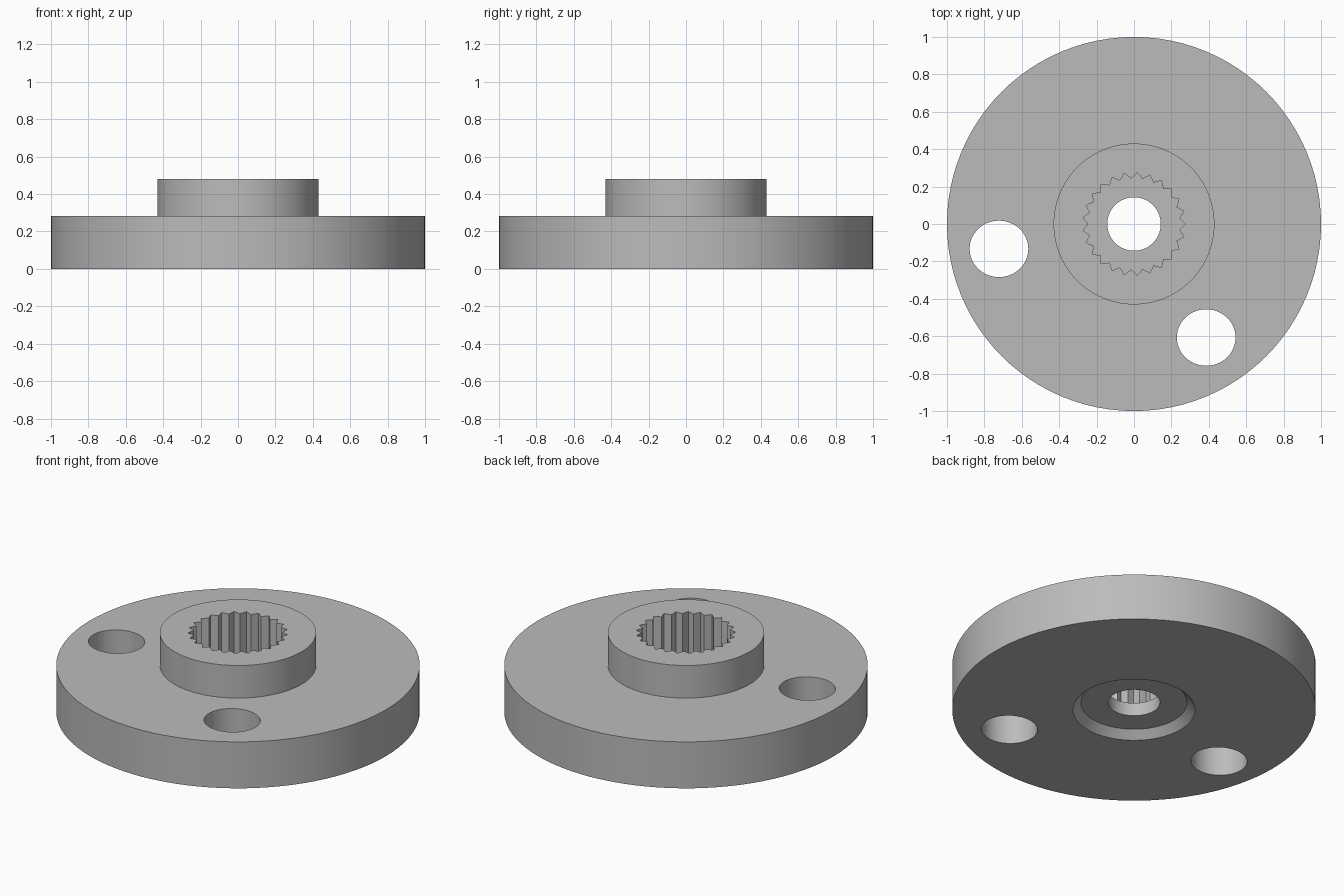
import bpy, bmesh
from math import sin, cos, tau

old = bpy.data.objects.get("Cube")
if old:
    bpy.data.objects.remove(old, do_unlink=True)

grey = bpy.data.materials.new("plain grey")
grey.use_nodes = True
colour = (0.5, 0.5, 0.5, 1)
grey.diffuse_color = colour
grey.node_tree.nodes["Principled BSDF"].inputs["Base Color"].default_value = colour


def add_object(name, bm):
    bmesh.ops.recalc_face_normals(bm, faces=bm.faces)
    mesh = bpy.data.meshes.new(name)
    bm.to_mesh(mesh)
    bm.free()
    mesh.materials.append(grey)
    obj = bpy.data.objects.new(name, mesh)
    bpy.context.collection.objects.link(obj)
    return obj


def lathe(name, profile, steps=96):
    """Spin a closed (radius, height) profile around z."""
    bm = bmesh.new()
    verts = [bm.verts.new((r, 0, z)) for r, z in profile]
    edges = [bm.edges.new((v, verts[i - 1])) for i, v in enumerate(verts)]
    bmesh.ops.spin(bm, geom=verts + edges, cent=(0, 0, 0), axis=(0, 0, 1),
                   angle=tau, steps=steps, use_duplicate=False)
    bmesh.ops.remove_doubles(bm, verts=bm.verts, dist=1e-4)
    return add_object(name, bm)


def prism(name, outline, bottom, top):
    """Extrude a flat outline from bottom to top."""
    bm = bmesh.new()
    face = bm.faces.new([bm.verts.new((x, y, bottom)) for x, y in outline])
    new = bmesh.ops.extrude_face_region(bm, geom=[face])["geom"]
    for v in new:
        if isinstance(v, bmesh.types.BMVert):
            v.co.z = top
    return add_object(name, bm)


def ring(radii, count, cx=0, cy=0):
    """Points around a centre; radii are (x, y) pairs used in turn."""
    points = []
    for i in range(count):
        rx, ry = radii[i % len(radii)]
        points.append((cx + rx * cos(tau * i / count), cy + ry * sin(tau * i / count)))
    return points


# Flange, raised hub, bevelled underside recess and centre bore
body = lathe("flanged_hub", [
    (0.143, 0.045), (0.292, 0.045), (0.336, 0), (1, 0),
    (1, 0.282), (0.43, 0.282), (0.43, 0.48), (0.143, 0.48)])

# Toothed socket from above, and two holes through the flange
tip, root, teeth = 0.275, 0.244, 25
cutters = [prism("socket_cutter", ring([(tip, tip), (root, root)], teeth * 2), 0.125, 0.6)]
for x, y in [(0.386, -0.607), (-0.722, -0.133)]:
    cutters.append(prism("hole_cutter", ring([(0.157, 0.151)], 48, x, y), -0.1, 0.4))

bpy.context.view_layer.objects.active = body
body.select_set(True)
for cutter in cutters:
    cutter.hide_render = True
    mod = body.modifiers.new("cut", "BOOLEAN")
    mod.operation = "DIFFERENCE"
    mod.solver = "EXACT"
    mod.object = cutter
    bpy.ops.object.modifier_apply(modifier=mod.name)
    bpy.data.objects.remove(cutter, do_unlink=True)

bpy.ops.object.shade_smooth_by_angle(angle=0.5)
